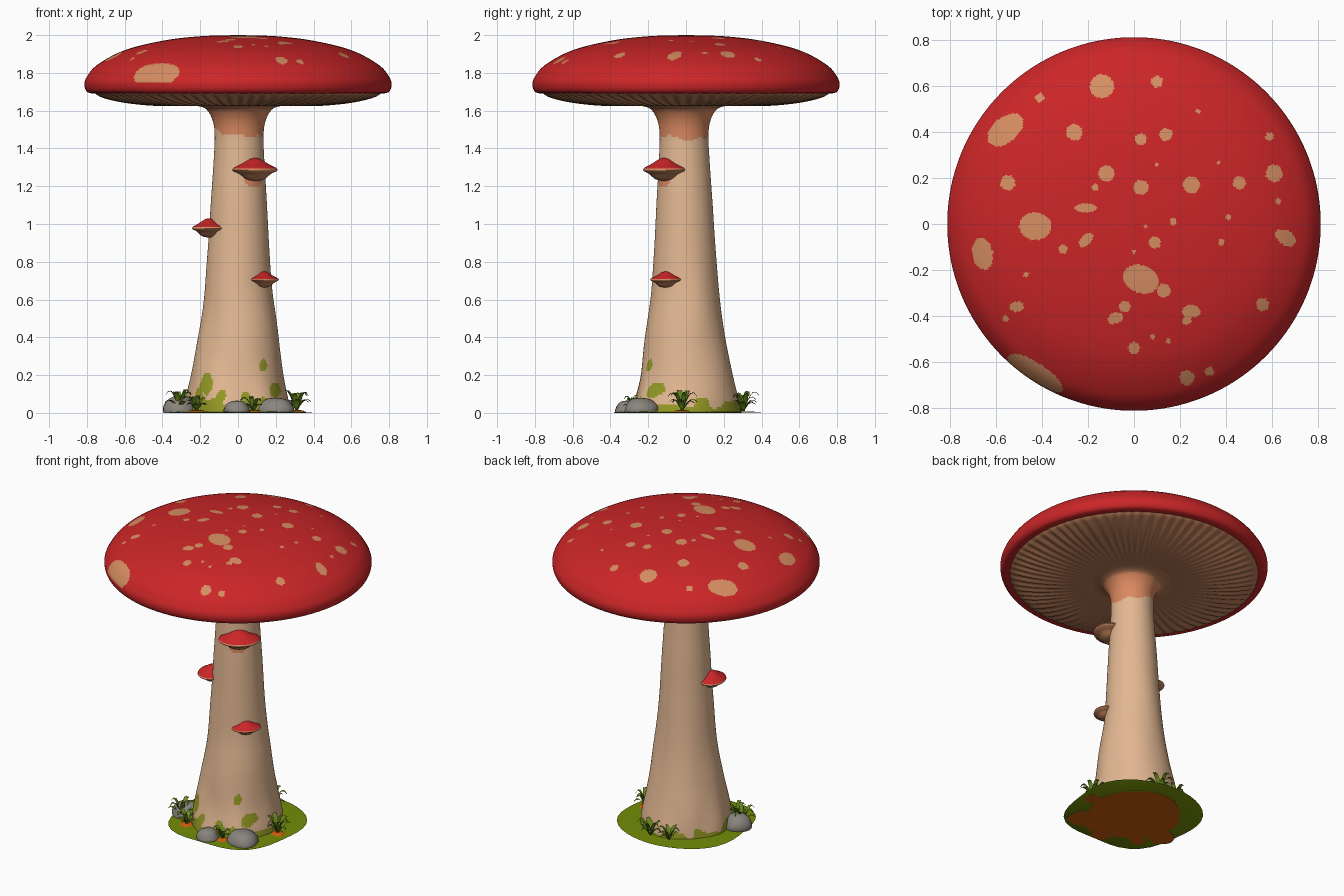
import bpy, bmesh, math, random
from mathutils import Vector, noise

random.seed(4)
cube = bpy.data.objects.get("Cube")
if cube:
    bpy.data.objects.remove(cube, do_unlink=True)


def material(name, r, g, b):
    m = bpy.data.materials.new(name)
    m.use_nodes = True
    m.diffuse_color = (r, g, b, 1)
    bsdf = next(n for n in m.node_tree.nodes if n.type == 'BSDF_PRINCIPLED')
    bsdf.inputs["Base Color"].default_value = (r, g, b, 1)
    bsdf.inputs["Roughness"].default_value = 0.8
    return m


RED = material("cap red", 0.6, 0.019, 0.021)
SPOT = material("spot tan", 0.67, 0.27, 0.12)
STEM = material("stem cream", 0.77, 0.48, 0.29)
SALMON = material("collar salmon", 0.7, 0.25, 0.115)
GILL = material("gill brown", 0.48, 0.2, 0.095)
MOSS = material("moss green", 0.3, 0.32, 0.018)
GRASS = material("ground green", 0.17, 0.26, 0.002)
STONE = material("stone grey", 0.25, 0.235, 0.205)
LEAF = material("leaf green", 0.14, 0.25, 0.012)
DIRT = material("dirt orange", 0.6, 0.11, 0.003)


def smooth_path(points, spacing):
    """Catmull-Rom curve through the points, sampled at an even spacing."""
    pts = [Vector(p) for p in points]
    out = []
    for i in range(len(pts) - 1):
        a, b, c, d = pts[max(i - 1, 0)], pts[i], pts[i + 1], pts[min(i + 2, len(pts) - 1)]
        steps = math.ceil((c - b).length / spacing)
        for k in range(steps):
            t = k / steps
            out.append(b + (c - a) * t / 2 + (a - b * 2.5 + c * 2 - d / 2) * t ** 2
                       + (b * 1.5 - a / 2 - c * 1.5 + d / 2) * t ** 3)
    return out + [pts[-1]]


def polar(r, a, z):
    return r * math.cos(a), r * math.sin(a), z


def finish(name, bm, mats, loc=(0, 0, 0), turn=0, angle=50):
    mesh = bpy.data.meshes.new(name)
    bm.to_mesh(mesh)
    bm.free()
    for m in mats:
        mesh.materials.append(m)
    ob = bpy.data.objects.new(name, mesh)
    bpy.context.collection.objects.link(ob)
    ob.location = loc
    ob.rotation_euler.z = turn
    bpy.ops.object.select_all(action='DESELECT')
    ob.select_set(True)
    bpy.context.view_layer.objects.active = ob
    bpy.ops.object.shade_smooth_by_angle(angle=math.radians(angle))


def lathe(name, profile, segs, mats, spacing=9, end=(), rule=None, warp=polar, **place):
    """Spin a top-to-bottom profile; rule picks each face's material slot."""
    path = smooth_path(profile, spacing) + [Vector(p) for p in end]
    bm = bmesh.new()
    rings = [[bm.verts.new(warp(max(p.x, 0), math.tau * j / segs, p.y)) for j in range(segs)]
             for p in path]
    for up, low in zip(rings, rings[1:]):
        for j in range(segs):
            k = (j + 1) % segs
            bm.faces.new((up[j], low[j], low[k], up[k]))
    bmesh.ops.remove_doubles(bm, verts=bm.verts, dist=1e-5)
    bm.normal_update()
    if rule:
        for f in bm.faces:
            f.material_index = rule(f.calc_center_median(), f.normal)
    finish(name, bm, mats, **place)


# Cap: round spots (x, y, radius) and stretched ones (x, y, length, width, degrees), in hundredths
round_spots = [
    (-14, 60, 5.2), (10, 62, 2.5), (-41, 55, 2), (-26, 40, 3.5), (3, 37, 2.5), (14, 39, 2.8),
    (28, 49, 1), (59, 38, 1.8), (-55, 18, 3.3), (-12, 22, 3.5), (3, 16, 3.3), (25, 17, 3.7),
    (46, 18, 2.8), (61, 22, 3.7), (-31, -11, 2), (9, -8, 2.6), (13, -29, 3), (-4, -36, 2.6),
    (23, -42, 2), (56, -35, 2.8), (0, -54, 2.5), (23, -67, 3.3), (33, -64, 2), (41, 3, 1.2),
    (63, 10, 1.3), (38, -8, 1.5), (-47, -22, 1.3), (17, 1, 1.6), (-17, 16, 1.5), (8, -49, 1.2),
    (15, -51, 1), (-56, -41, 1.4), (10, 26, .9), (37, 27, .8), (5, -1, .8), (0, -12, .9)]
long_spots = [
    (-56, 41, 9, 5.5, 40), (-21, 7, 4.8, 2, 0), (-43, -1, 7, 6, 0), (-66, -13, 7, 4.5, 100),
    (-21, -7, 3.8, 2.2, 45), (66, -6, 4.8, 3.2, -35), (3, -24, 8, 6, -20), (-8, -41, 3.5, 2.4, 20),
    (25, -38, 4, 2.8, 0), (-51, -36, 3, 2.3, 0), (-43, -65, 14, 4.5, -33)]
spots = [(x, y, a, b, math.cos(math.radians(t)), math.sin(math.radians(t)))
         for x, y, a, b, t in [(x, y, r, r, 0) for x, y, r in round_spots] + long_spots]


def cap_rule(c, n):
    if n.z < 0.1:
        return 0
    px, py = c.x * 100, c.y * 100
    for x, y, a, b, cos, sin in spots:
        dx, dy = px - x, py - y
        if ((dx * cos + dy * sin) / a) ** 2 + ((dy * cos - dx * sin) / b) ** 2 < 1:
            return 1
    return 0


lathe("cap", [(0, 2), (.2, 1.994), (.4, 1.97), (.6, 1.92), (.742, 1.845), (.8, 1.78),
              (.813, 1.735), (.795, 1.697), (.74, 1.69)], 480, [RED, SPOT], .008, rule=cap_rule)


# Gills: rippled underside fading out toward the stem
def ripple(r, a, z):
    fade = max(0, min(1, (r - .3) / .35)) * max(0, min(1, (.77 - r) / .06))
    wave = math.cos(72 * a + 3 * noise.noise((math.cos(a) * 3, math.sin(a) * 3, 0)))
    return polar(r, a, z + .006 * fade * wave)


lathe("gills", [(.757, 1.695), (.735, 1.679), (.62, 1.65), (.5, 1.633), (.4, 1.626), (.28, 1.625),
                (.12, 1.632)], 432, [GILL], .02, warp=ripple, angle=80)

# Stem: salmon collar, moss at the foot, dirt underneath
moss_patches = [(-.17, .14, .035, .07), (-.2, .08, .03, .05), (-.09, .09, .025, .03),
                (.13, .25, .018, .03), (.2, .12, .03, .04), (.04, .08, .03, .03)]


def stem_rule(c, n):
    wob = noise.noise(c * 14)
    if n.z < -.9 and c.z < .01:
        return 3
    if c.z > 1.607 + .012 * wob:
        return 4
    under_shelf = c.y < 0 and ((c.x - .07) / .045) ** 2 + ((c.z - 1.235) / .035) ** 2 < 1 + wob
    if under_shelf or c.z > 1.475 - .18 * c.x + .03 * wob:
        return 1
    patch = c.y < 0 and any(((c.x - x) / w) ** 2 + ((c.z - z) / h) ** 2 < 1 + wob
                            for x, z, w, h in moss_patches)
    return 2 if patch or c.z < .053 - .06 * c.y + .06 * wob else 0


def stem_warp(r, a, z):
    x, y, z = polar(r, a, z)
    k = 1 + .05 * noise.noise((x * 6, y * 6, z * 3)) * max(0, 1.2 - z)
    return x * k + .004 * z, y * k - .007 * z, z


lathe("stem", [(.27, 1.63), (.2, 1.62), (.165, 1.597), (.138, 1.54), (.129, 1.46), (.135, 1.32),
               (.149, 1.1), (.163, .85), (.182, .62), (.213, .4), (.245, .2), (.275, .06), (.285, 0)],
      200, [STEM, SALMON, MOSS, DIRT, GILL], .012, end=[(0, 0)], rule=stem_rule, warp=stem_warp)

# Small shelf mushrooms, half sunk into the stem
for name, x, y, z, size in [("upper_shelf", .09, -.115, 1.29, 1.06),
                            ("middle_shelf", -.155, -.055, .98, .88),
                            ("lower_shelf", .137, -.107, .707, .74)]:
    def squash(r, a, h, s=size):
        return r * s * .8 * math.cos(a), r * s * math.sin(a), h * s

    def shelf_rule(c, n, s=size):
        return 0 if c.z > .003 * s else 1 if c.z > -.016 * s else 2

    lathe(name, [(0, .057), (.03, .05), (.07, .028), (.11, .009), (.12, 0), (.117, -.009),
                 (.085, -.024), (.05, -.05), (0, -.06)], 40, [RED, SPOT, GILL], .008,
          rule=shelf_rule, warp=squash, loc=(x, y, z), turn=math.atan2(y, x))


# Ground patch with an uneven, slightly squared outline
def uneven(r, a, z):
    return polar(r * (1 - .04 * math.cos(4 * a) + .02 * math.sin(5 * a)), a, z)


lathe("ground", [(0, .009), (.3, .008), (.408, .005), (.403, .002), (0, .002)], 40, [GRASS], warp=uneven)

# Stones with flat dirt undersides
for name, x, y, rx, ry, h in [("left_stone", .2, -.24, .1, .09, .08),
                              ("front_stone", -.005, -.31, .07, .07, .065),
                              ("right_stone", -.31, -.11, .085, .085, .09)]:
    def stone_warp(r, a, z):
        k = 1 + .15 * noise.noise((math.cos(a) + x * 9, math.sin(a), z))
        return r * rx * k * math.cos(a), r * ry * k * math.sin(a), z * h

    lathe(name, [(0, 1), (.4, .95), (.75, .75), (.95, .42), (1, .15), (.96, 0)], 20, [STONE, DIRT], .25,
          end=[(0, 0)], rule=lambda c, n: int(n.z < -.9), warp=stone_warp, loc=(x, y, 0))


# Leafy tufts: arching tapered blades, some over a small dirt mound
def tuft(name, x, y, size, count, mound):
    if mound:
        lathe(name + "_dirt", [(0, .016), (.035, .013), (.05, 0), (0, 0)], 12, [DIRT], loc=(x, y, 0))
    bm = bmesh.new()
    for i in range(count):
        a = math.tau * i / count + random.uniform(-.2, .2)
        out, side = Vector(polar(1, a, 0)), Vector(polar(1, a + math.pi / 2, 0))
        reach = size * random.uniform(.75, 1.1)
        height = size * (1.35 if i % 2 else .75) * random.uniform(.8, 1)
        rows = []
        for k in range(6):
            t = k / 5
            mid = out * reach * t + Vector((0, 0, height * math.sin(t * 2.2) + .008))
            w = .014 * math.sin(math.pi * (.15 + .83 * t))
            rows.append([bm.verts.new(mid + side * w * s + Vector((0, 0, abs(s) * .003)))
                         for s in (-1, 0, 1)])
        for low, up in zip(rows, rows[1:]):
            for s in (0, 1):
                bm.faces.new((low[s], low[s + 1], up[s + 1], up[s]))
    bm.normal_update()
    for f in bm.faces:
        if f.normal.z < 0:
            f.normal_flip()
    finish(name, bm, [LEAF], (x, y, 0))


for name, x, y, size, count, mound in [
        ("left_tuft", .31, -.02, .085, 13, True), ("right_tuft", -.31, -.15, .09, 10, False),
        ("front_right_tuft", -.22, -.23, .065, 11, True), ("front_tuft", .08, -.28, .06, 10, True),
        ("back_tuft", .05, .305, .08, 12, False), ("back_right_tuft", -.08, .295, .07, 10, False)]:
    tuft(name, x, y, size, count, mound)
